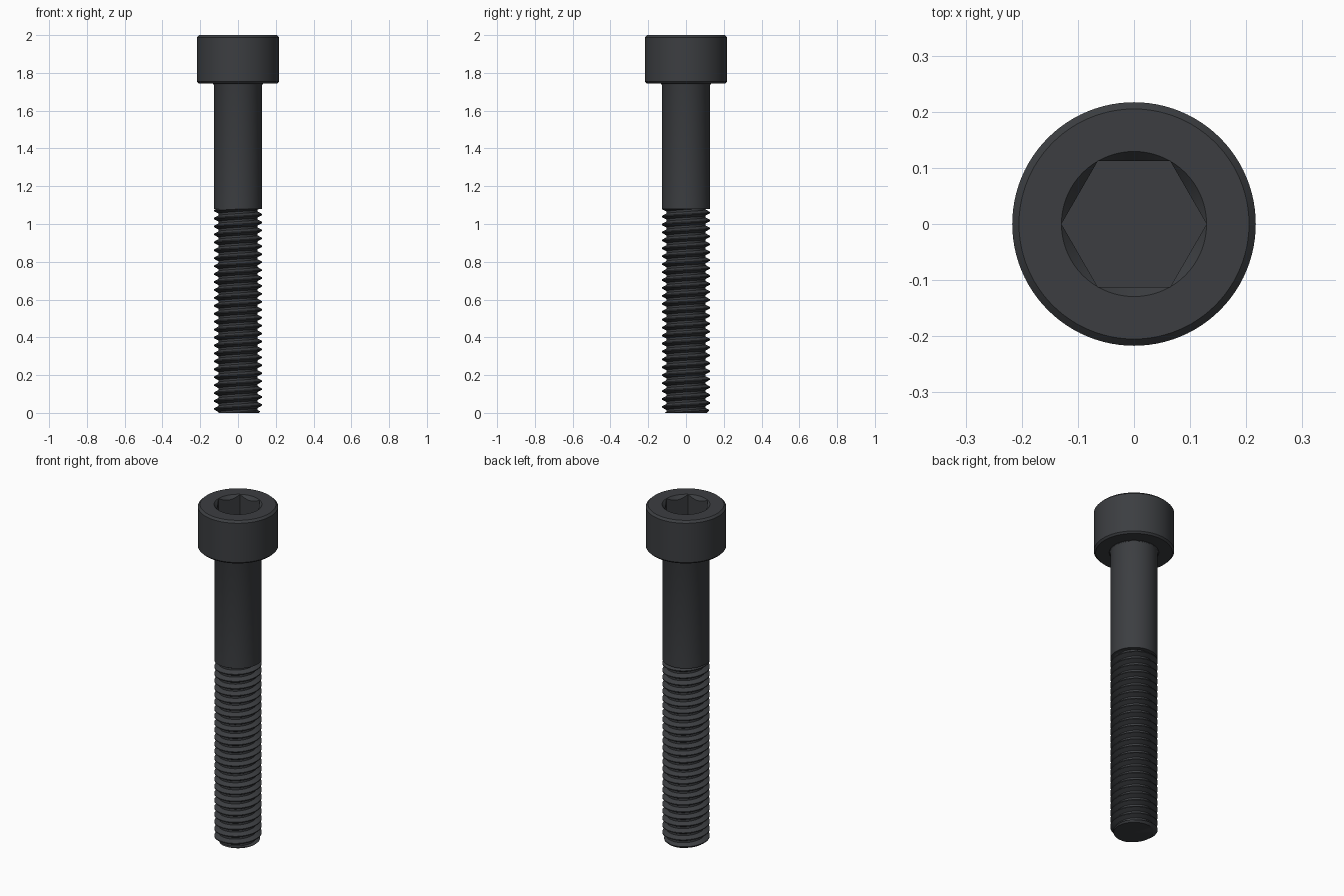
import bpy, bmesh, math

if "Cube" in bpy.data.objects:
    bpy.data.objects.remove(bpy.data.objects["Cube"])

N = 96                      # segments around the axis
SHANK_R, ROOT_R = 0.128, 0.103
HEAD_R, HEAD_Z, TOP = 0.217, 1.744, 2.0
THREAD_TOP, PITCH = 1.08, 0.042
HEX = 0.112                 # socket half width across flats
CORNER = HEX / math.cos(math.pi / 6)

steel = bpy.data.materials.new("black_steel")
steel.diffuse_color = (0.045, 0.048, 0.053, 1)
steel.use_nodes = True
steel.node_tree.nodes["Principled BSDF"].inputs["Base Color"].default_value = steel.diffuse_color


def skin(name, rows):
    """Each row is a function: column index -> (radius, z)."""
    bm = bmesh.new()
    grid = []
    for row in rows:
        line = []
        for j in range(N + 1):
            r, z = row(j)
            a = 2 * math.pi * j / N
            line.append(bm.verts.new((r * math.cos(a), r * math.sin(a), z)))
        grid.append(line)
    for lo, hi in zip(grid, grid[1:]):
        for j in range(N):
            bm.faces.new((lo[j], lo[j + 1], hi[j + 1], hi[j]))
    bmesh.ops.remove_doubles(bm, verts=bm.verts, dist=1e-5)
    mesh = bpy.data.meshes.new(name)
    bm.to_mesh(mesh)
    bm.free()
    mesh.shade_smooth()
    mesh.set_sharp_from_angle(angle=math.radians(28))
    mesh.materials.append(steel)
    bpy.context.collection.objects.link(bpy.data.objects.new(name, mesh))


def ring(r, z):
    return lambda j: (r, z)


def hex_r(j):
    a = (2 * math.pi * j / N) % (math.pi / 3)
    return HEX / math.cos(a - math.pi / 6)


# Head with chamfered rims and a countersunk hex socket
skin("socket_head", [
    ring(SHANK_R + 0.006, HEAD_Z),
    ring(HEAD_R - 0.01, HEAD_Z),
    ring(HEAD_R, HEAD_Z + 0.01),
    ring(HEAD_R, TOP - 0.012),
    ring(HEAD_R - 0.012, TOP),
    ring(CORNER, TOP),
    lambda j: (hex_r(j), TOP - 1.2 * (CORNER - hex_r(j))),
    lambda j: (hex_r(j), 1.87),
    ring(0, 1.87),
])

# Plain shank with a small fillet under the head
skin("shank", [
    ring(SHANK_R, THREAD_TOP),
    ring(SHANK_R, HEAD_Z - 0.008),
    ring(SHANK_R + 0.002, HEAD_Z - 0.003),
    ring(SHANK_R + 0.006, HEAD_Z),
])


# Thread: helical grid clamped to the threaded length
def thread_r(phase):
    d = abs((phase + 0.5) % 1 - 0.5)        # distance from crest centre
    t = min(1, max(0, (d - 0.0625) / 0.3125))
    return SHANK_R + (ROOT_R - SHANK_R) * t


STEPS = (0, 0.0625, 0.17, 0.27, 0.375, 0.5, 0.625, 0.73, 0.83, 0.9375)


def thread_row(turn):
    def row(j):
        z = min(THREAD_TOP, max(0, PITCH * (turn + j / N)))
        return min(thread_r(z / PITCH - j / N), 0.11 + z), z
    return row


turns = math.ceil(THREAD_TOP / PITCH) + 1
rows = [thread_row(k + s) for k in range(-2, turns) for s in STEPS]
skin("thread", [ring(0, 0)] + rows + [ring(SHANK_R, THREAD_TOP)])
